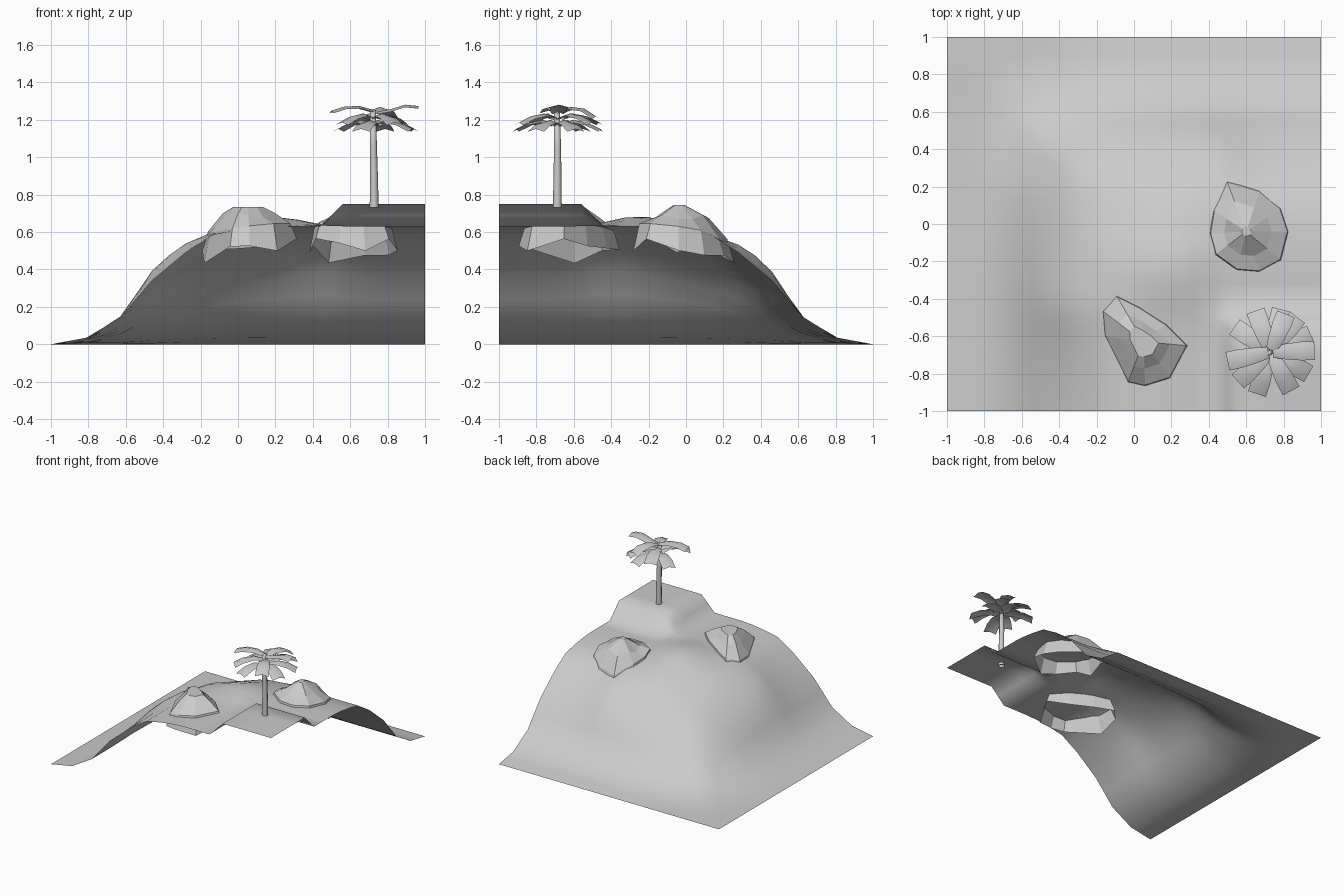
import bpy
from math import sin, cos, radians, exp, pi
from mathutils import Vector

if "Cube" in bpy.data.objects:
    bpy.data.objects.remove(bpy.data.objects["Cube"])


def make(name, verts, faces, smooth=False):
    me = bpy.data.meshes.new(name)
    me.from_pydata([tuple(v) for v in verts], [], faces)
    me.update()
    ob = bpy.data.objects.new(name, me)
    bpy.context.collection.objects.link(ob)
    for p in me.polygons:
        p.use_smooth = smooth
    return ob


def interp(pts, t):
    for (a, za), (b, zb) in zip(pts, pts[1:]):
        if t <= b:
            return za + (zb - za) * (t - a) / (b - a)
    return pts[-1][1]


# Slope profile running from the low outer edges to the high corner
SLOPE = [(-1, 0), (-.81, .035), (-.63, .14), (-.46, .34), (-.28, .49),
         (-.13, .585), (0, .61), (.15, .63), (1, .63)]


def swell(x, y, cx, cy, s):
    return exp(-((x - cx) ** 2 + (y - cy) ** 2) / s)


def hill(x, y):
    # rounded-square contours
    u, v = max(.3 - x, 0), max(y + .3, 0)
    soft = interp(SLOPE, max(-1, .3 - (u ** 3 + v ** 3) ** (1 / 3)))
    hard = min(interp(SLOPE, x), interp(SLOPE, -y))
    h = .8 * soft + .2 * hard
    # gentle swells on the shoulders and summit, a dip between them
    h += .06 * min(1, h / .3) * (swell(x, y, -.38, -.42, .05) + swell(x, y, .42, .38, .03))
    h += .055 * swell(x, y, .2, -.25, .04) - .05 * swell(x, y, -.1, .1, .05)
    return h


def ground(x, y):
    # raised corner ledge
    u, v = max(.56 - x, 0), max(y + .56, 0)
    d = (u ** 3 + v ** 3) ** (1 / 3)
    k = max(0, min(1, 1 - d / .12))
    return hill(x, y) * (1 - k) + .75 * k


# Terrain sheet
C = [-1, -.9, -.81, -.72, -.63, -.545, -.46, -.37, -.28, -.2, -.13, 0, .1,
     .2, .32, .44, .5, .56, .7, .85, 1]
n = len(C)
verts = [(x, -t, ground(x, -t)) for t in C for x in C]
faces = [(j * n + i, (j + 1) * n + i, (j + 1) * n + i + 1, j * n + i + 1)
         for j in range(n - 1) for i in range(n - 1)]
make("hillside", verts, faces, True)


# Faceted boulders, open underneath, with a ragged buried rim
def boulder(name, outline, top, height, shoulder, cap):
    m = len(outline)
    rings = [(1.15, None, -.1), (1, None, .015), (.62, shoulder, 0), (cap, height, 0)]
    vs = []
    for s, z, off in rings:
        for i, (x, y) in enumerate(outline):
            px, py = top[0] + (x - top[0]) * s, top[1] + (y - top[1]) * s
            jag = sin(i * 2.3)
            if z is None:
                zz = hill(px, py) + off + (.035 * jag if s > 1 else 0)
            else:
                zz = z + (.015 * jag if z == shoulder else 0)
            vs.append((px, py, zz))
    fs = [(r * m + i, r * m + (i + 1) % m, (r + 1) * m + (i + 1) % m, (r + 1) * m + i)
          for r in range(3) for i in range(m)]
    fs.append(tuple(3 * m + i for i in range(m)))
    make(name, vs, fs)


boulder("front_boulder",
        [(-.09, -.39), (-.16, -.47), (-.15, -.6), (-.03, -.84), (.06, -.86),
         (.19, -.82), (.28, -.65), (.17, -.54), (.03, -.45)], (.05, -.63), .735, .69, .35)
boulder("side_boulder",
        [(.5, .22), (.43, .07), (.41, -.05), (.44, -.16), (.55, -.24), (.67, -.25),
         (.78, -.19), (.82, -.04), (.78, .08), (.67, .17)], (.6, -.04), .745, .675, .12)

# Palm trunk
path = [(.728, -.688, .73, .024), (.727, -.687, .9, .021), (.724, -.687, 1.05, .019),
        (.722, -.69, 1.25, .015)]
S = 8
vs = [(x + r * cos(i * 2 * pi / S), y + r * sin(i * 2 * pi / S), z)
      for x, y, z, r in path for i in range(S)]
fs = [(k * S + i, k * S + (i + 1) % S, (k + 1) * S + (i + 1) % S, (k + 1) * S + i)
      for k in range(len(path) - 1) for i in range(S)]
fs.append(tuple(3 * S + i for i in range(S)))
make("palm_trunk", vs, fs, True)


# Palm leaves: arched, creased strips with blunt ends
def leaf(name, angle, z, length, shape):
    a = radians(angle)
    out, side = Vector((cos(a), sin(a), 0)), Vector((-sin(a), cos(a), 0))
    base = Vector((.73, -.685, z))
    vs = []
    for f, w, dz in zip((.05, .35, .7, 1), (.03, .042, .05, .05), shape):
        c = base + out * length * f
        vs += [c - side * w + Vector((0, 0, dz - .01)), c + Vector((0, 0, dz + .004)),
               c + side * w + Vector((0, 0, dz - .01))]
    fs = [(3 * k + i, 3 * k + 3 + i, 3 * k + 4 + i, 3 * k + 1 + i)
          for k in range(3) for i in range(2)]
    make(name, vs, fs, True)


low = (0, .02, .005, -.028)
for i, ang in enumerate((24, 52, 76, 110, 145, 222, 252, 298, 330)):
    leaf(f"lower_leaf_{i}", ang, 1.175 + .035 * (i % 2), .235, low)
leaf("upper_leaf_right", 2, 1.24, .235, (0, .012, .037, .03))
leaf("upper_leaf_left", 192, 1.25, .235, (0, .02, .017, -.005))
leaf("upper_leaf_back", 68, 1.245, .22, (0, .02, .01, -.03))
